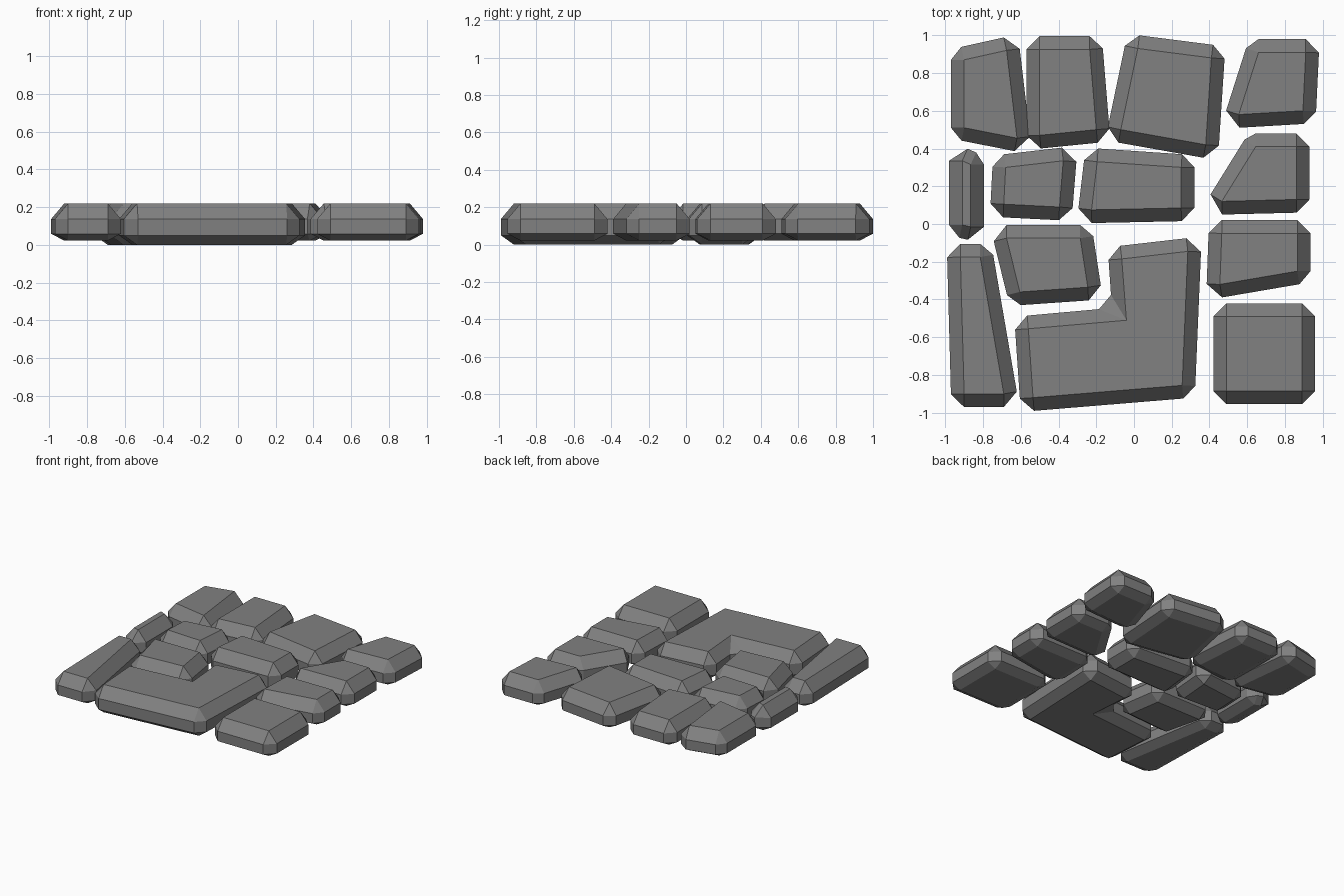
import bpy
import bmesh
from mathutils import Vector

cube = bpy.data.objects.get("Cube")
if cube:
    bpy.data.objects.remove(cube, do_unlink=True)

# One plain stone colour
stone = bpy.data.materials.new("stone_grey")
stone.use_nodes = True
GREY = (0.22, 0.22, 0.22, 1)
stone.diffuse_color = GREY
bsdf = next(n for n in stone.node_tree.nodes if n.type == "BSDF_PRINCIPLED")
bsdf.inputs["Base Color"].default_value = GREY
bsdf.inputs["Roughness"].default_value = 0.9

TOP = 0.22
BEVEL = 0.07


def side_ring(corners):
    """Push each side outward; every corner becomes a chamfer of two points."""
    ring = []
    for i, c in enumerate(corners):
        before = (c - corners[i - 1]).normalized()
        after = (corners[(i + 1) % len(corners)] - c).normalized()
        n1 = Vector((before.y, -before.x)) * BEVEL
        n2 = Vector((after.y, -after.x)) * BEVEL
        if before.cross(after) > 0:
            ring += [c + n1, c + n2]
        else:
            ring += [c + n1 + 2 * n2, c + 2 * n1 + n2]
    return ring


def paving_stone(name, outline, bottom):
    """Chamfered slab around a flat top given counter-clockwise."""
    corners = [Vector(p) for p in outline]
    ring = side_ring(corners)
    bm = bmesh.new()

    def layer(points, z):
        return [bm.verts.new((p.x, p.y, z)) for p in points]

    low = layer(corners, bottom)
    lower = layer(ring, bottom * 0.4 + 0.05)
    upper = layer(ring, 0.137)
    high = layer(corners, TOP)
    n, m = len(corners), len(ring)
    bm.faces.new(high)
    bm.faces.new(low[::-1])
    # Upright sides
    for i in range(m):
        j = (i + 1) % m
        bm.faces.new((lower[i], lower[j], upper[j], upper[i]))
    # Sloping edges and corner triangles, above and below
    for i in range(n):
        j = (i + 1) % n
        a, b, c = 2 * i, 2 * i + 1, 2 * j
        for cap, band in ((high, upper), (low, lower)):
            bm.faces.new((cap[i], band[a], band[b]))
            bm.faces.new((cap[i], band[b], band[c], cap[j]))
    bmesh.ops.recalc_face_normals(bm, faces=bm.faces[:])
    mesh = bpy.data.meshes.new(name)
    bm.to_mesh(mesh)
    bm.free()
    mesh.materials.append(stone)
    bpy.context.collection.objects.link(bpy.data.objects.new(name, mesh))


# Stones around the border sit slightly raised underneath
BORDER = {
    "back_right_corner_stone": ((-.90, .51), (-.62, .455), (-.675, .92), (-.90, .87)),
    "back_right_stone": ((-.50, .47), (-.20, .50), (-.235, .925), (-.50, .925)),
    "back_left_stone": ((-.07, .50), (.38, .42), (.41, .88), (.02, .93)),
    "back_left_corner_stone": ((.555, .58), (.895, .60), (.91, .91), (.66, .91)),
    "right_small_stone": ((-.91, -.005), (-.865, -.015), (-.865, .315), (-.91, .335)),
    "right_long_stone": ((-.90, -.90), (-.69, -.90), (-.815, -.175), (-.92, -.175)),
    "left_back_stone": ((.465, .12), (.86, .13), (.86, .41), (.645, .41)),
    "left_middle_stone": ((.455, -.32), (.865, -.25), (.865, -.05), (.465, -.05)),
    "front_left_corner_stone": ((.49, -.885), (.89, -.885), (.89, -.49), (.49, -.49)),
}
# Middle stones rest on the ground
MIDDLE = {
    "middle_back_stone": ((-.225, .075), (.25, .085), (.25, .30), (-.195, .33)),
    "middle_right_stone": ((-.69, .105), (-.395, .09), (-.375, .335), (-.68, .30)),
    "middle_front_stone": ((-.605, -.36), (-.245, -.335), (-.285, -.075), (-.675, -.075)),
    "front_angled_stone": ((-.535, -.92), (.255, -.855), (.285, -.145),
                           (-.065, -.185), (-.04, -.51), (-.56, -.555)),
}

for name, outline in BORDER.items():
    paving_stone(name, outline, 0.022)
for name, outline in MIDDLE.items():
    paving_stone(name, outline, 0.0)
